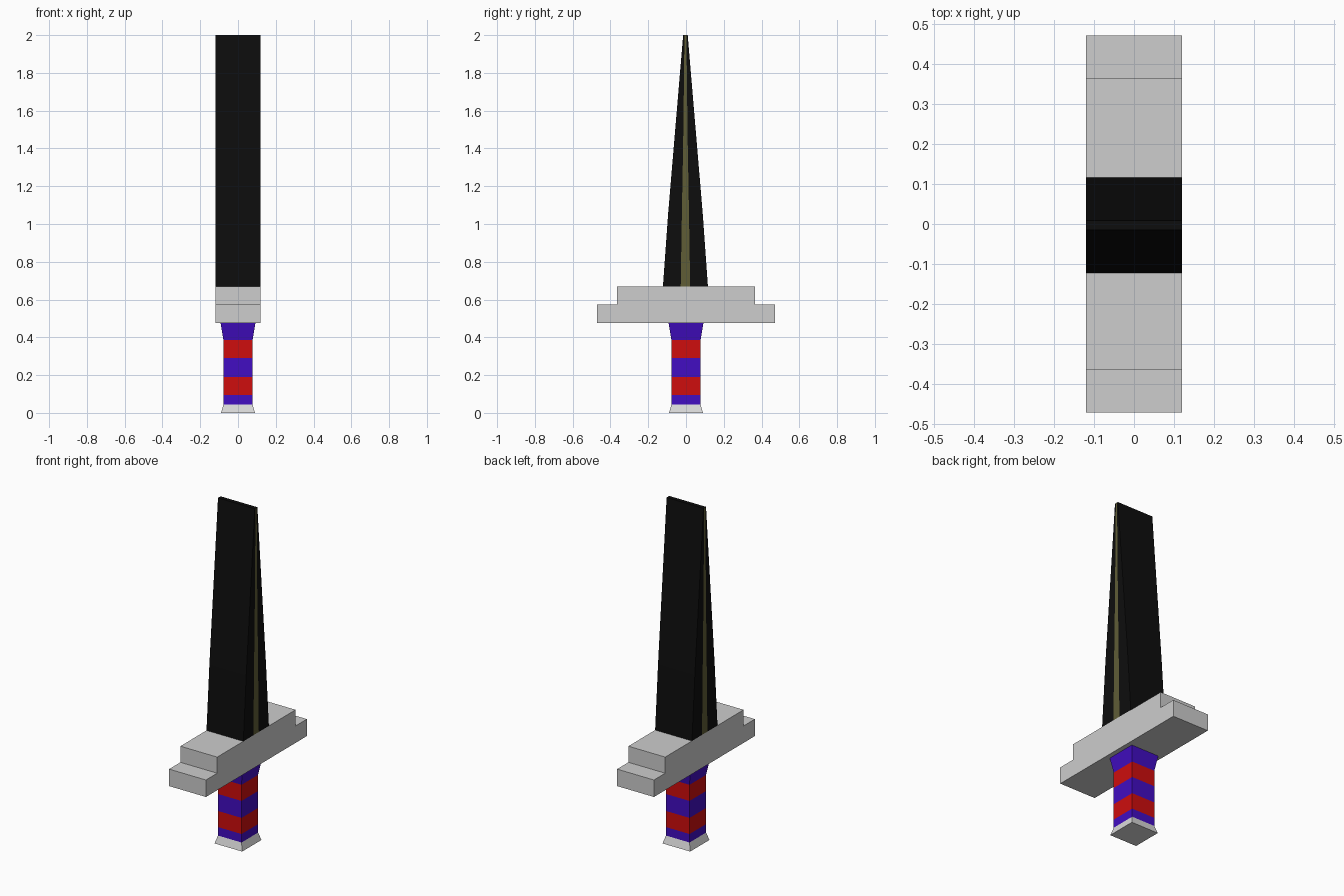
import bpy
import bmesh

old = bpy.data.objects.get("Cube")
if old:
    bpy.data.objects.remove(old, do_unlink=True)


def material(name, rgb):
    m = bpy.data.materials.new(name)
    m.use_nodes = True
    color = (*rgb, 1.0)
    m.diffuse_color = color
    m.node_tree.nodes["Principled BSDF"].inputs["Base Color"].default_value = color
    return m


silver = material("guard grey", (0.61, 0.61, 0.61))
pale = material("pommel pale grey", (0.7, 0.7, 0.7))
black = material("blade black", (0.004, 0.004, 0.004))
olive = material("ridge olive", (0.115, 0.11, 0.037))
red = material("wrap red", (0.62, 0.004, 0.004))
violet = material("wrap violet", (0.054, 0.004, 0.54))


def loft(name, rings, materials, pick=lambda band, side: 0):
    """Join stacked rings of points, cap both ends, colour by band and side."""
    bm = bmesh.new()
    loops = [[bm.verts.new(p) for p in ring] for ring in rings]
    count = len(loops[0])
    bm.faces.new(loops[0][::-1])
    bm.faces.new(loops[-1])
    for band, (low, high) in enumerate(zip(loops, loops[1:])):
        for i in range(count):
            j = (i + 1) % count
            face = bm.faces.new((low[i], low[j], high[j], high[i]))
            face.material_index = pick(band, i)
    bmesh.ops.recalc_face_normals(bm, faces=bm.faces)
    mesh = bpy.data.meshes.new(name)
    bm.to_mesh(mesh)
    bm.free()
    for m in materials:
        mesh.materials.append(m)
    obj = bpy.data.objects.new(name, mesh)
    bpy.context.collection.objects.link(obj)
    return obj


def square(r, z):
    return [(-r, -r, z), (r, -r, z), (r, r, z), (-r, r, z)]


# Pommel: small flared foot
loft("pommel", [square(0.09, 0), square(0.077, 0.045)], [pale])

# Grip: square shaft with alternating bands, flared under the guard
grip = [(0.077, 0.045), (0.077, 0.095), (0.077, 0.19), (0.077, 0.29),
        (0.077, 0.385), (0.092, 0.475)]
loft("grip", [square(r, z) for r, z in grip], [violet, red],
     lambda band, side: band % 2)

# Guard: stepped profile extruded across the width
half = [(0.47, 0.475), (0.47, 0.575), (0.365, 0.575), (0.365, 0.67)]
outline = half + [(-y, z) for y, z in reversed(half)]
loft("guard", [[(x, y, z) for y, z in outline] for x in (-0.12, 0.12)], [silver])


# Blade: tapering wedge with a ridge stripe down each broad end
def blade_ring(w, s, z):
    c = -0.003
    side = [(0.12, y + c, z) for y in (-w, -s, s, w)]
    return side + [(-x, y, z) for x, y, z in reversed(side)]


sections = [(0.119, 0.025, 0.67), (0.092, 0.019, 1.05),
            (0.06, 0.012, 1.43), (0.012, 0.005, 2.0)]
loft("blade", [blade_ring(*s) for s in sections], [black, olive],
     lambda band, side: int(side in (1, 5)))
